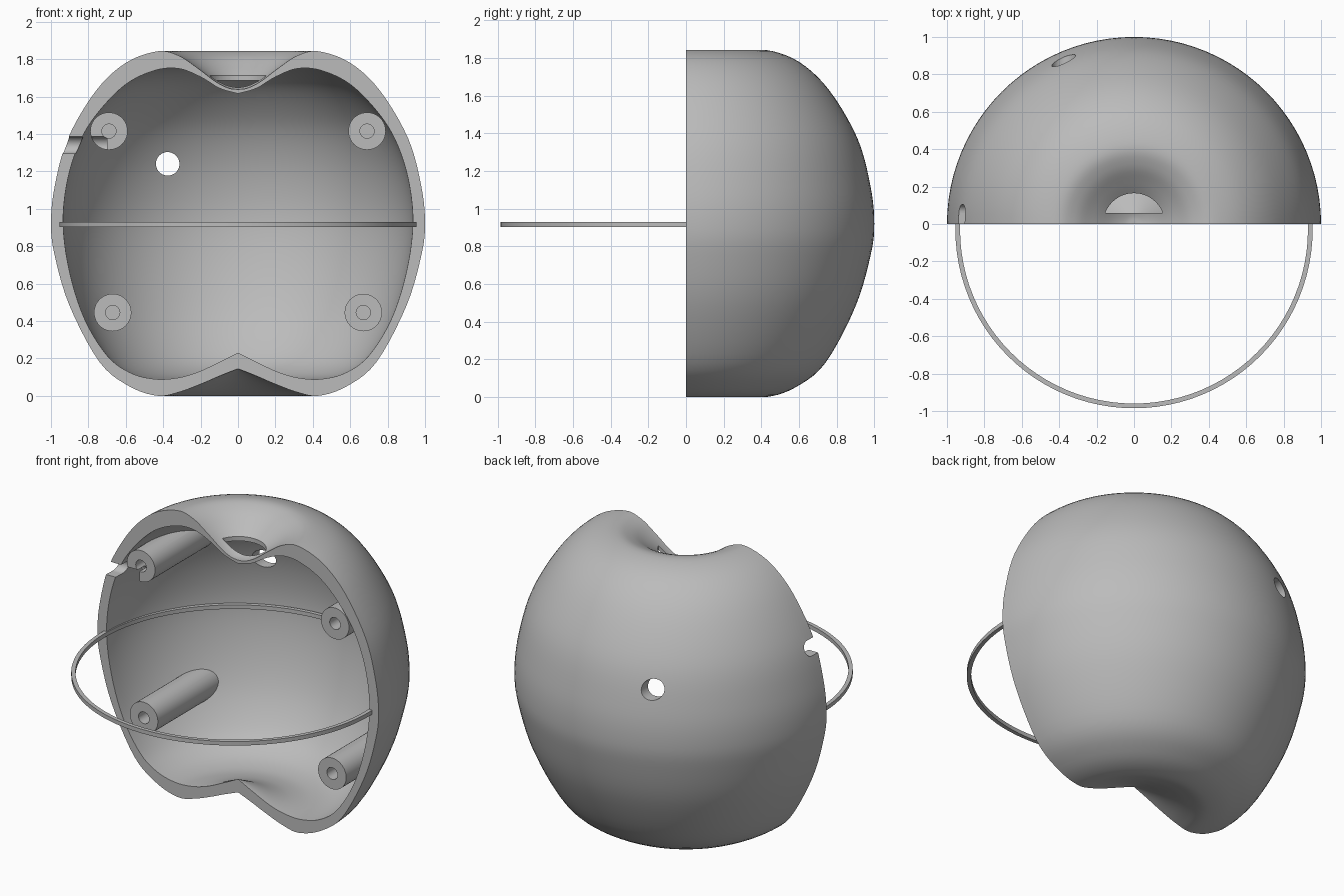
import bpy, bmesh, math
from mathutils import Matrix, Vector

if "Cube" in bpy.data.objects:
    bpy.data.objects.remove(bpy.data.objects["Cube"], do_unlink=True)

grey = bpy.data.materials.new("plain grey")
grey.use_nodes = True
colour = (0.5, 0.5, 0.5, 1)
grey.diffuse_color = colour
grey.node_tree.nodes["Principled BSDF"].inputs["Base Color"].default_value = colour


def make(name, bm):
    bmesh.ops.recalc_face_normals(bm, faces=bm.faces)
    mesh = bpy.data.meshes.new(name)
    bm.to_mesh(mesh)
    bm.free()
    mesh.materials.append(grey)
    ob = bpy.data.objects.new(name, mesh)
    bpy.context.collection.objects.link(ob)
    return ob


def smooth_curve(points, steps=5):
    """Catmull-Rom curve through (radius, height) points."""
    p = [Vector(q) for q in points]
    p = [2 * p[0] - p[1]] + p + [2 * p[-1] - p[-2]]
    out = []
    for a, b, c, d in zip(p, p[1:], p[2:], p[3:]):
        for i in range(steps):
            t = i / steps
            out.append(0.5 * (2 * b + (c - a) * t + (2 * a - 5 * b + 4 * c - d) * t * t
                              + (3 * b - a - 3 * c + d) * t ** 3))
    return out + [p[-2]]


def revolve(name, profile, closed=False, steps=96, centre_y=0):
    bm = bmesh.new()
    vs = [bm.verts.new((r, 0, z)) for r, z in profile]
    edges = [bm.edges.new(e) for e in zip(vs, vs[1:])]
    if closed:
        edges.append(bm.edges.new((vs[-1], vs[0])))
    bmesh.ops.spin(bm, geom=vs + edges, cent=(0, 0, 0), axis=(0, 0, 1),
                   angle=math.tau, steps=steps, use_merge=False)
    bmesh.ops.remove_doubles(bm, verts=bm.verts, dist=1e-5)
    bmesh.ops.translate(bm, verts=bm.verts, vec=(0, centre_y, 0))
    return make(name, bm)


def rod(name, start, end, radius, segments=40):
    a, b = Vector(start), Vector(end)
    bm = bmesh.new()
    turn = (b - a).to_track_quat('Z', 'Y').to_matrix().to_4x4()
    bmesh.ops.create_cone(bm, cap_ends=True, segments=segments, radius1=radius, radius2=radius,
                          depth=(b - a).length, matrix=Matrix.Translation((a + b) / 2) @ turn)
    return make(name, bm)


def block(name, low, high):
    a, b = Vector(low), Vector(high)
    bm = bmesh.new()
    bmesh.ops.create_cube(bm, size=1, matrix=Matrix.Translation((a + b) / 2)
                          @ Matrix.Diagonal((*(b - a), 1)))
    return make(name, bm)


def cut(target, cutter, operation='DIFFERENCE'):
    mod = target.modifiers.new("cut", 'BOOLEAN')
    mod.object, mod.operation, mod.solver = cutter, operation, 'EXACT'
    bpy.context.view_layer.objects.active = target
    bpy.ops.object.modifier_apply(modifier=mod.name)
    bpy.data.objects.remove(cutter, do_unlink=True)


def shade(ob):
    bpy.ops.object.select_all(action='DESELECT')
    ob.select_set(True)
    bpy.context.view_layer.objects.active = ob
    bpy.ops.object.shade_smooth_by_angle(angle=math.radians(30))


# Dimpled round body and its cavity
outer = [(0, .145), (.1, .105), (.2, .062), (.32, .018), (.43, 0), (.58, .05), (.74, .18),
         (.9, .48), (.98, .75), (1, .92), (.98, 1.12), (.91, 1.375), (.76, 1.63), (.6, 1.78),
         (.43, 1.842), (.32, 1.82), (.22, 1.755), (.12, 1.68), (.05, 1.645), (0, 1.638)]
inner = [(0, .23), (.1, .18), (.22, .125), (.33, .095), (.45, .09), (.58, .125), (.7, .215),
         (.82, .41), (.9, .66), (.935, .92), (.91, 1.16), (.84, 1.37), (.74, 1.525),
         (.6, 1.665), (.45, 1.738), (.32, 1.75), (.2, 1.705), (.1, 1.645), (0, 1.615)]
shell = revolve("half_shell", smooth_curve(outer))
cavity = revolve("cavity", smooth_curve(inner))

# Four screw posts left standing in the cavity
posts = [(s * x, z) for x, z in ((.69, 1.415), (.67, .445)) for s in (-1, 1)]
for x, z in posts:
    cut(cavity, rod("post", (x, -.2, z), (x, .8, z), .1))
cut(shell, cavity)

# Open front
cut(shell, block("front_half", (-2, -2, -1), (2, 0, 3)))

# Screw holes
for x, z in posts:
    cut(shell, rod("screw_hole", (x, -.1, z), (x, .3, z), .038, 24))

# Round hole through the back
cut(shell, rod("back_hole", (-.376, .6, 1.24), (-.376, 1.2, 1.24), .063))

# Round-ended side slot reaching the upper post
slot = block("side_slot", (-1.2, -.1, 1.295), (-.7, .06, 1.385))
cut(slot, rod("slot_end", (-1.2, .06, 1.34), (-.7, .06, 1.34), .045), 'UNION')
cut(shell, slot)

# Stem opening in the top dimple
opening = rod("stem_opening", (0, 0, 1.4), (0, 0, 2), .165, 48)
cut(opening, block("stem_lip", (-1, -1, 1), (1, .06, 3)))
cut(shell, opening)
shade(shell)

# Thin alignment ring
ring = revolve("ring", [(.93, .902), (.955, .902), (.955, .928), (.93, .928)],
               closed=True, centre_y=-.03)
shade(ring)
